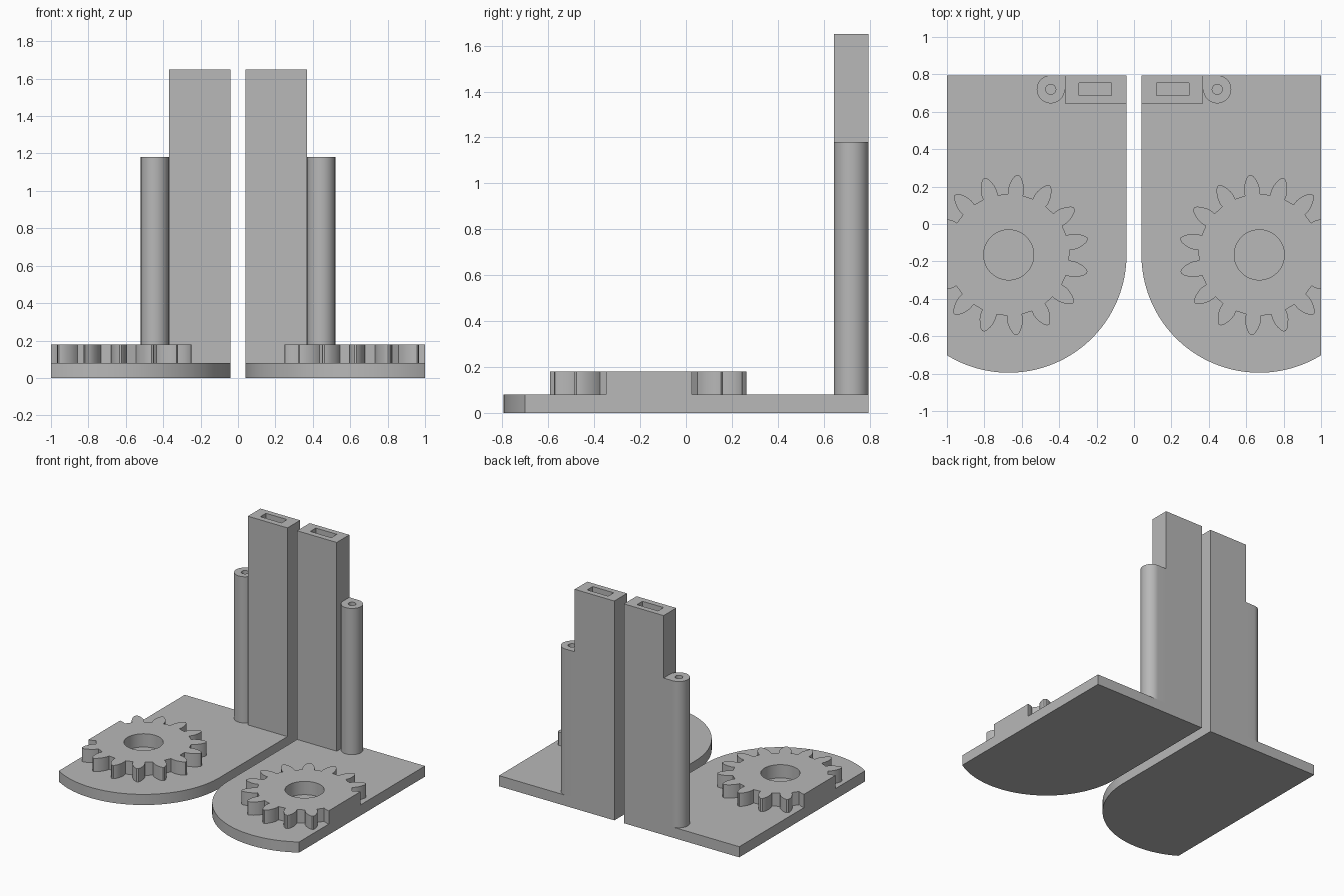
import bpy, bmesh, math

if "Cube" in bpy.data.objects:
    bpy.data.objects.remove(bpy.data.objects["Cube"])

grey = bpy.data.materials.new("light grey")
grey.diffuse_color = (0.48, 0.48, 0.48, 1)
grey.use_nodes = True
grey.node_tree.nodes["Principled BSDF"].inputs["Base Color"].default_value = grey.diffuse_color


def arc(cx, cy, r, a0, a1, n):
    """Points on an arc, angles in degrees, both ends included."""
    return [(cx + r * math.cos(math.radians(a0 + (a1 - a0) * i / n)),
             cy + r * math.sin(math.radians(a0 + (a1 - a0) * i / n))) for i in range(n + 1)]


def circle(cx, cy, r, n):
    return arc(cx, cy, r, 0, 360, n)[:-1]


def clip_x(pts, x):
    """Cut off the part of an outline lying below x."""
    out = []
    for p, q in zip(pts, pts[1:] + pts[:1]):
        if p[0] >= x:
            out.append(p)
        if (p[0] >= x) != (q[0] >= x):
            t = (x - p[0]) / (q[0] - p[0])
            out.append((x, p[1] + t * (q[1] - p[1])))
    return out


def prism(name, loops, z0, z1):
    """Upright solid from an outline and optional hole outlines, mirrored in x."""
    bm = bmesh.new()
    for loop in loops:
        vs = [bm.verts.new((x, y, z0)) for x, y in loop]
        for a, b in zip(vs, vs[1:] + vs[:1]):
            bm.edges.new((a, b))
    bmesh.ops.triangle_fill(bm, edges=bm.edges[:], use_beauty=True, normal=(0, 0, 1))
    faces = bm.faces[:]
    rim = [tuple(e.verts) for e in bm.edges if len(e.link_faces) == 1]
    top = {v: bm.verts.new((v.co.x, v.co.y, z1)) for v in bm.verts[:]}
    for f in faces:
        bm.faces.new([top[v] for v in f.verts])
    for a, b in rim:
        bm.faces.new((a, b, top[b], top[a]))
    bmesh.ops.recalc_face_normals(bm, faces=bm.faces[:])
    me = bpy.data.meshes.new(name)
    bm.to_mesh(me)
    bm.free()
    me.materials.append(grey)
    ob = bpy.data.objects.new(name, me)
    bpy.context.collection.objects.link(ob)
    bpy.ops.object.select_all(action='DESELECT')
    ob.select_set(True)
    bpy.context.view_layer.objects.active = ob
    bpy.ops.object.shade_smooth_by_angle(angle=math.radians(20))
    ob.modifiers.new("mirror", 'MIRROR').use_mirror_merge = False
    return ob


GX, GY, BACK = -0.67, -0.165, 0.795

# base plates: straight back, rounded front, trimmed at the outer side
plate = [(-1.4, BACK), (-1.4, GY)] + arc(GX, GY, 0.63, 180, 360, 96) + [(-0.04, BACK)]
prism("base_plate", [clip_x(plate, -1.0)], 0, 0.08)

# gears: 15 pointed teeth, bored, trimmed at the outer side
flank = [(-7.2, 0.325), (-7.0, 0.35), (-5.9, 0.375), (-4.2, 0.40), (-2.4, 0.42), (-0.8, 0.43)]
tooth = flank + [(-a, r) for a, r in reversed(flank)]
gear = []
for k in range(15):
    for da, r in tooth:
        a = 11.5 + 24 * k + da
        if 160 < a < 200:              # solid edge where the gear is trimmed
            r = max(r, 0.37)
        a = math.radians(a)
        gear.append((GX + r * math.cos(a), GY + r * math.sin(a)))
prism("gear", [clip_x(gear, -1.0), circle(GX, GY, 0.134, 48)], 0.08, 0.18)

# tall square posts with a slot
post = [(-0.37, 0.645), (-0.04, 0.645), (-0.04, BACK), (-0.37, BACK)]
slot = [(-0.295, 0.688), (-0.12, 0.688), (-0.12, 0.754), (-0.295, 0.754)]
prism("post", [post, slot], 0.08, 1.65)

# round screw columns, flat at the back where they join the posts
column = arc(-0.445, 0.72, 0.075, 90, 360, 36) + [(-0.37, BACK)]
prism("screw_column", [column, circle(-0.445, 0.72, 0.027, 24)], 0.08, 1.18)
